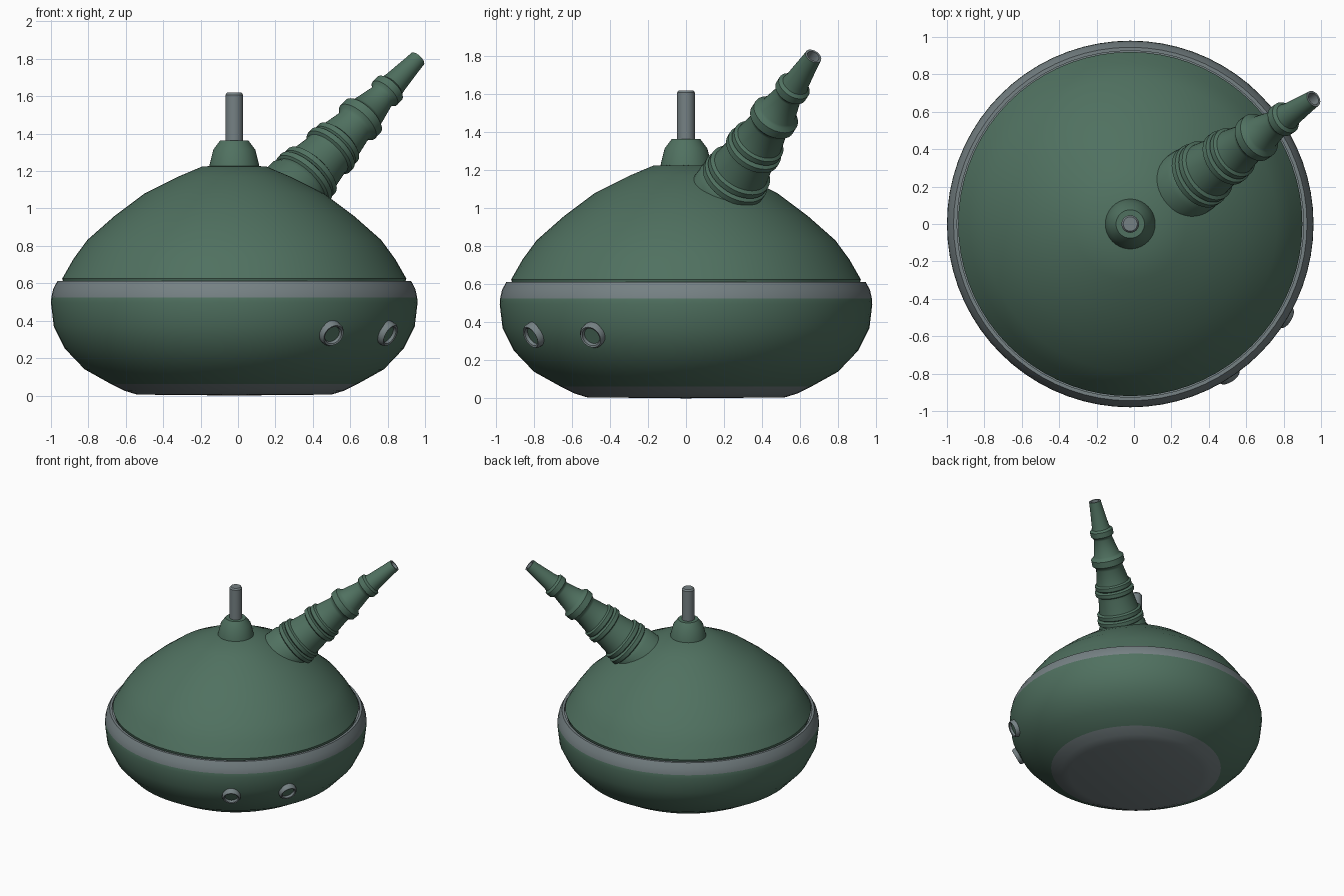
import bpy
import bmesh
import math
from mathutils import Vector, Matrix

if "Cube" in bpy.data.objects:
    bpy.data.objects.remove(bpy.data.objects["Cube"], do_unlink=True)


def make_material(name, rgb):
    mat = bpy.data.materials.new(name)
    mat.use_nodes = True
    mat.diffuse_color = (*rgb, 1)
    shader = next(n for n in mat.node_tree.nodes if n.type == "BSDF_PRINCIPLED")
    shader.inputs["Base Color"].default_value = (*rgb, 1)
    shader.inputs["Roughness"].default_value = 0.7
    return mat


GREEN = make_material("dull_green", (0.08, 0.165, 0.117))
GREY = make_material("steel_grey", (0.18, 0.22, 0.23))
CENTRE = Vector((-0.02, 0, 0))


def lathe(name, profile, mats, steps=64, origin=CENTRE, axis=(0, 0, 1), is_second=None):
    """Turn a (radius, height) profile about an axis; is_second picks the second material."""
    bm = bmesh.new()
    rings = []
    for r, h in profile:
        turns = [2 * math.pi * i / steps for i in range(steps)]
        rings.append([bm.verts.new((r * math.cos(a), r * math.sin(a), h)) for a in turns]
                     if r > 0 else [bm.verts.new((0, 0, h))] * steps)
    for k in range(len(rings) - 1):
        low, high = rings[k], rings[k + 1]
        for i in range(steps):
            j = (i + 1) % steps
            corners = list(dict.fromkeys((low[i], low[j], high[j], high[i])))
            face = bm.faces.new(corners)
            if is_second:
                (r0, h0), (r1, h1) = profile[k], profile[k + 1]
                face.material_index = int(is_second((r0 + r1) / 2, (h0 + h1) / 2))
    bmesh.ops.recalc_face_normals(bm, faces=bm.faces)
    mesh = bpy.data.meshes.new(name)
    bm.to_mesh(mesh)
    bm.free()
    for mat in mats:
        mesh.materials.append(mat)
    obj = bpy.data.objects.new(name, mesh)
    bpy.context.collection.objects.link(obj)
    turn = Vector(axis).to_track_quat("Z", "Y").to_matrix().to_4x4()
    obj.matrix_world = Matrix.Translation(origin) @ turn
    bpy.ops.object.select_all(action="DESELECT")
    obj.select_set(True)
    bpy.context.view_layer.objects.active = obj
    bpy.ops.object.shade_smooth_by_angle(angle=math.radians(35))
    return obj


# Lower hull with a grey underside and a grey rim band
hull = [(0, 0), (0.52, 0.005), (0.585, 0.025), (0.66, 0.062), (0.80, 0.14),
        (0.905, 0.25), (0.965, 0.37), (0.98, 0.495), (0.978, 0.525),
        (0.968, 0.57), (0.945, 0.613), (0.926, 0.613), (0.926, 0.58), (0, 0.58)]
lathe("lower_hull", hull, [GREEN, GREY], 72,
      is_second=lambda r, h: h < 0.06 or h > 0.525)

# Upper dome
dome = [(0, 0.59), (0.91, 0.59), (0.92, 0.625), (0.86, 0.73), (0.785, 0.832),
        (0.64, 0.96), (0.48, 1.08), (0.3, 1.17), (0.17, 1.225), (0, 1.23)]
lathe("upper_dome", dome, [GREEN], 72)

# Mast with its collar
collar = [(0, 1.18), (0.138, 1.2), (0.132, 1.235), (0.112, 1.315),
          (0.076, 1.363), (0, 1.363)]
lathe("mast_collar", collar, [GREEN], 40)
mast = [(0, 1.3), (0.047, 1.3), (0.047, 1.608), (0.038, 1.62), (0, 1.62)]
lathe("mast", mast, [GREY], 24)

# Stepped barrel with raised rings, flared joints and a hollow muzzle
TIP = Vector((0.96, 0.67, 1.8))
AIM = Vector((0.62, 0.42, 0.655)).normalized()


def ring(h, r, width, lift):
    return [(r, h - width), (r + lift, h - width * 0.6),
            (r + lift, h + width * 0.6), (r - 0.004, h + width)]


barrel = [(0, -1.2), (0.19, -1.2), (0.183, -1.03)]
barrel += ring(-0.975, 0.166, 0.025, 0.015)
barrel += ring(-0.925, 0.158, 0.025, 0.015)
barrel += [(0.137, -0.79)]
barrel += ring(-0.745, 0.137, 0.025, 0.016)
barrel += ring(-0.695, 0.131, 0.025, 0.012)
barrel += [(0.105, -0.55)]
barrel += ring(-0.49, 0.112, 0.04, 0.016)
barrel += [(0.1, -0.44), (0.072, -0.31)]
barrel += ring(-0.26, 0.076, 0.035, 0.014)
barrel += [(0.066, -0.2), (0.05, -0.05), (0.046, 0), (0.034, 0), (0.032, -0.12), (0, -0.12)]
lathe("barrel", barrel, [GREEN, GREY], 40, TIP, AIM,
      is_second=lambda r, h: h > -0.13 and r < 0.045)

# Portholes on the front left of the hull
port = [(0, -0.06), (0.07, -0.06), (0.068, 0.02), (0.06, 0.032), (0.051, 0.028),
        (0.046, 0.012), (0, 0.012)]
for side, degrees in (("front", -57), ("side", -31)):
    a = math.radians(degrees)
    out = Vector((math.cos(a), math.sin(a), 0))
    lathe(side + "_porthole", port, [GREY, GREEN], 28,
          CENTRE + out * 0.947 + Vector((0, 0, 0.335)), out * 0.89 - Vector((0, 0, 0.45)),
          is_second=lambda r, h: r < 0.03)
